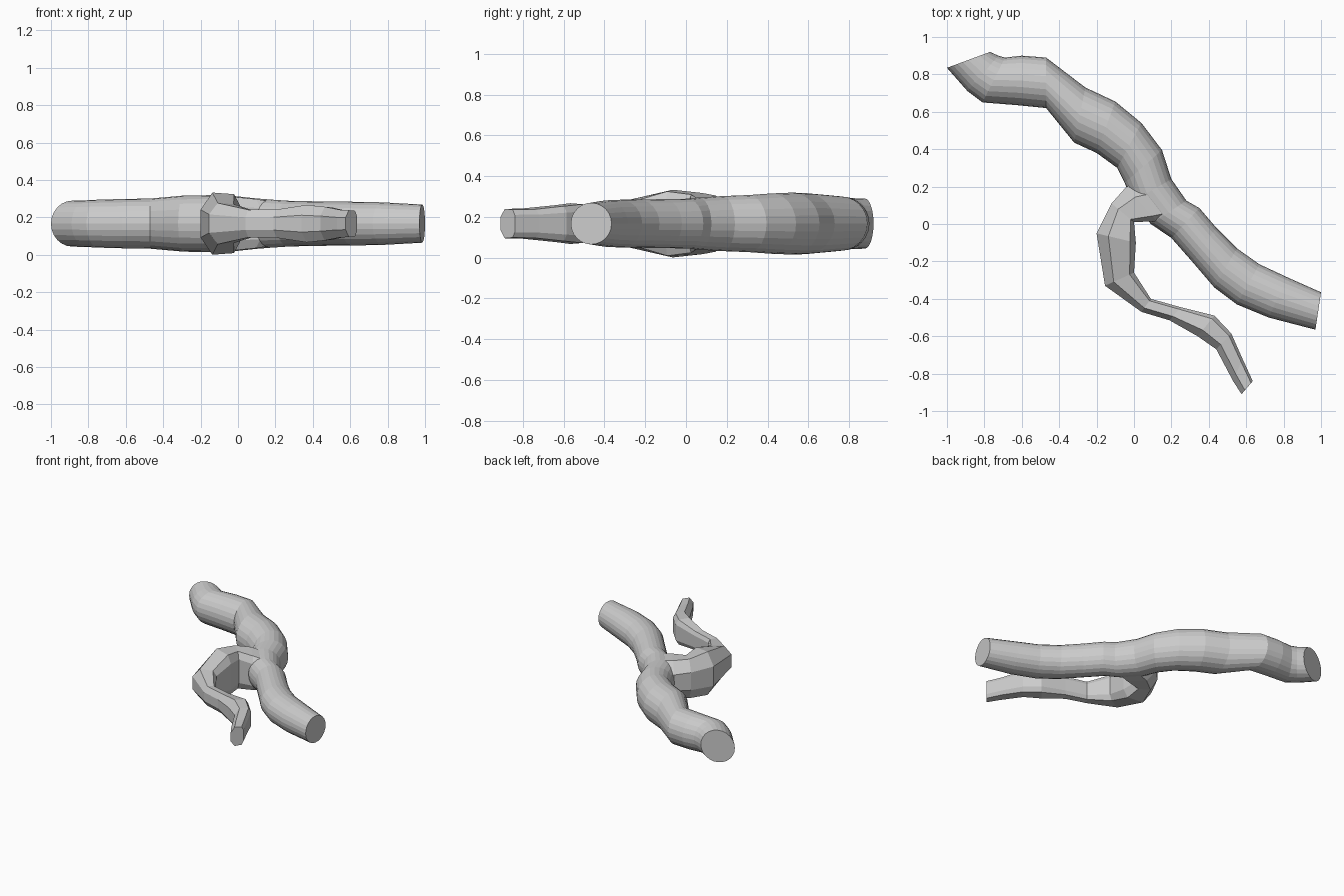
import bpy, bmesh, math
from mathutils import Vector

ZC = 0.167  # height of the centre plane


def loft(name, stations, profile):
    """Loft a closed profile (u across, w up) through stations:
    (edge A x, y, edge B x, y, half height)."""
    bm = bmesh.new()
    rings = []
    for ax, ay, bx, by, h in stations:
        a, b = Vector((ax, ay, ZC)), Vector((bx, by, ZC))
        rings.append([bm.verts.new(a.lerp(b, u) + Vector((0, 0, h * w)))
                      for u, w in profile])
    n = len(profile)
    for r, s in zip(rings, rings[1:]):
        for i in range(n):
            j = (i + 1) % n
            bm.faces.new((r[i], r[j], s[j], s[i]))
    bm.faces.new(rings[0])
    bm.faces.new(rings[-1])
    bmesh.ops.recalc_face_normals(bm, faces=bm.faces)
    mesh = bpy.data.meshes.new(name)
    bm.to_mesh(mesh)
    bm.free()
    obj = bpy.data.objects.new(name, mesh)
    bpy.context.collection.objects.link(obj)
    return obj


# Main limb: round section, lower edge to upper edge
N = 24
circle = [(0.5 - 0.5 * math.cos(2 * math.pi * i / N), math.sin(2 * math.pi * i / N))
          for i in range(N)]
loft("main_limb", [
    (-1.00, 0.835, -0.77, 0.92, 0.123),
    (-0.89, 0.71, -0.725, 0.90, 0.125),
    (-0.81, 0.65, -0.69, 0.89, 0.128),
    (-0.62, 0.635, -0.60, 0.90, 0.132),
    (-0.47, 0.62, -0.47, 0.89, 0.134),
    (-0.32, 0.435, -0.26, 0.73, 0.150),
    (-0.20, 0.38, -0.10, 0.655, 0.152),
    (-0.09, 0.30, 0.04, 0.54, 0.148),
    (-0.05, 0.22, 0.15, 0.395, 0.140),
    (-0.01, 0.12, 0.20, 0.24, 0.135),
    (0.09, 0.00, 0.28, 0.125, 0.128),
    (0.20, -0.075, 0.35, 0.085, 0.122),
    (0.31, -0.20, 0.44, -0.02, 0.120),
    (0.43, -0.34, 0.55, -0.13, 0.118),
    (0.55, -0.43, 0.67, -0.215, 0.117),
    (0.72, -0.50, 0.82, -0.285, 0.114),
    (0.97, -0.565, 1.00, -0.365, 0.102),
], circle)

# Side branch: faceted section with bevelled outer edge and flat inner face
facets = [(0, -0.45), (0.3, -1), (0.85, -0.95), (1, -0.6),
          (1, 0.6), (0.85, 0.95), (0.3, 1), (0, 0.45)]
loft("side_branch", [
    (0.05, 0.22, 0.20, 0.03, 0.125),
    (-0.04, 0.20, 0.12, 0.015, 0.138),
    (-0.12, 0.11, 0.00, 0.01, 0.150),
    (-0.20, -0.05, 0.01, -0.10, 0.166),
    (-0.155, -0.33, 0.00, -0.26, 0.110),
    (0.04, -0.47, 0.09, -0.40, 0.074),
    (0.19, -0.515, 0.25, -0.445, 0.076),
    (0.34, -0.60, 0.43, -0.49, 0.100),
    (0.44, -0.67, 0.52, -0.585, 0.090),
    (0.53, -0.84, 0.58, -0.72, 0.074),
    (0.575, -0.91, 0.635, -0.84, 0.072),
], facets)
